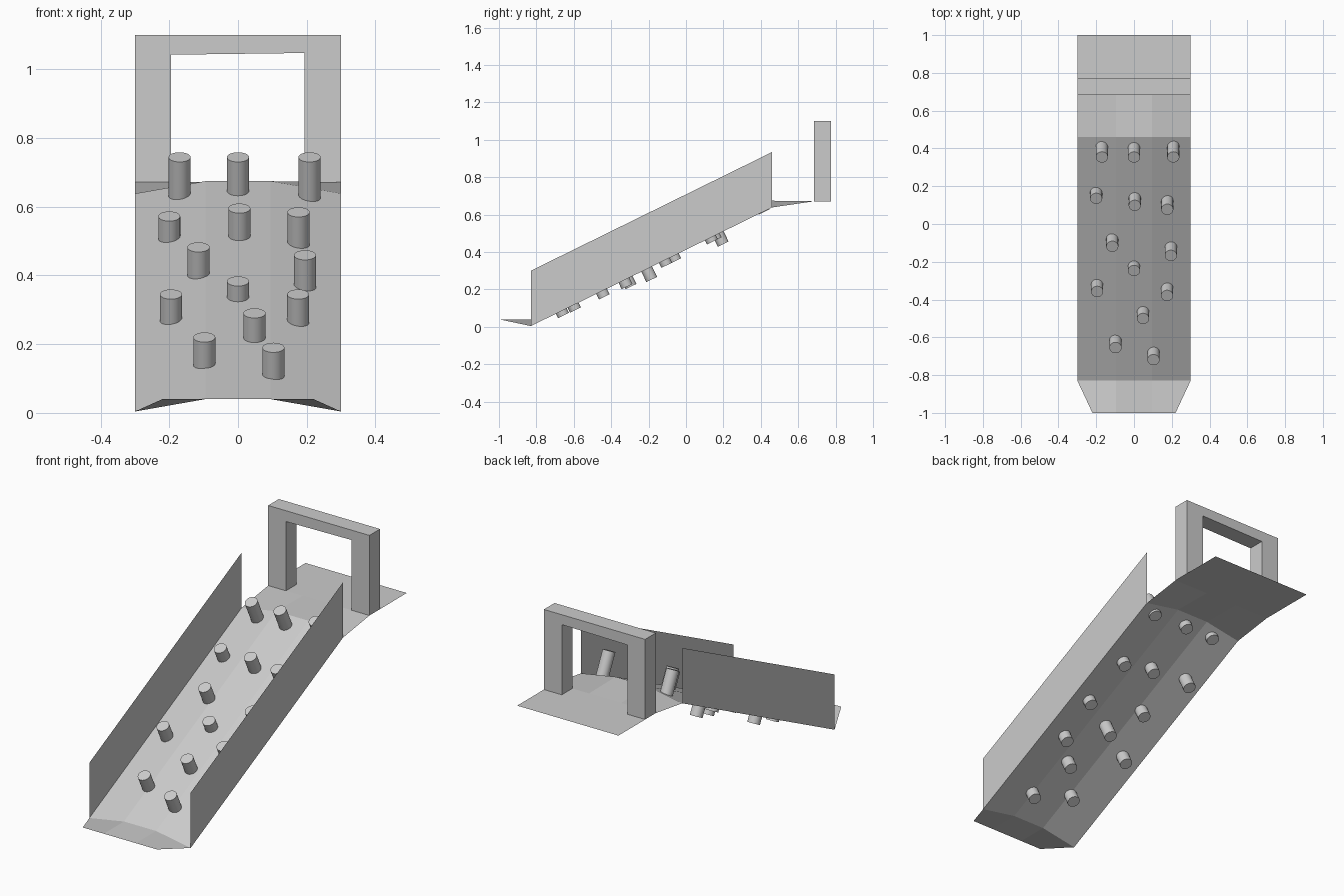
import bpy
from math import atan2
from mathutils import Vector

if "Cube" in bpy.data.objects:
    bpy.data.objects.remove(bpy.data.objects["Cube"])


def add_mesh(name, verts, faces):
    me = bpy.data.meshes.new(name)
    me.from_pydata(verts, [], faces)
    me.update()
    ob = bpy.data.objects.new(name, me)
    bpy.context.collection.objects.link(ob)
    return ob


# Ramp dimensions
Y0, Z0 = -0.829, 0.004      # lower side edge
Y1, Z1 = 0.46, 0.638        # upper side edge
CROWN, HALF, INNER = 0.036, 0.3, 0.095
WALL = 0.296

# Crowned deck: front lip, sloped bed, transition and top platform
rows = [  # y, edge z, crown z, half width
    (-1.0, 0.04, 0.04, 0.22),
    (Y0, Z0, Z0 + CROWN, HALF),
    (Y1, Z1, Z1 + CROWN, HALF),
    (0.685, 0.671, 0.671, HALF),
    (1.0, 0.671, 0.671, HALF),
]
verts, faces = [], []
for y, ze, zc, w in rows:
    verts += [(-w, y, ze), (-INNER, y, zc), (INNER, y, zc), (w, y, ze)]
for r in range(len(rows) - 1):
    for c in range(3):
        a = r * 4 + c
        faces.append((a, a + 1, a + 5, a + 4))
add_mesh("ramp_deck", verts, faces)

# Thin side walls
for side, name in ((-1, "left_wall"), (1, "right_wall")):
    x = side * HALF
    quad = [(x, Y0, Z0), (x, Y1, Z1), (x, Y1, Z1 + WALL), (x, Y0, Z0 + WALL)]
    add_mesh(name, quad, [(0, 1, 2, 3) if side > 0 else (3, 2, 1, 0)])

# Start gate: arch profile extruded in y
prof = [(-0.3, 0.671), (-0.3, 1.1), (0.3, 1.1), (0.3, 0.671),
        (0.194, 0.671), (0.194, 1.047), (-0.195, 1.042), (-0.195, 0.671)]
n = len(prof)
verts = [(x, y, z) for y in (0.684, 0.774) for x, z in prof]
faces = [(i, i + n, (i + 1) % n + n, (i + 1) % n) for i in range(n)]
for quad in ((0, 1, 6, 7), (1, 2, 5, 6), (2, 3, 4, 5)):
    faces.append(quad)
    faces.append(tuple(i + n for i in reversed(quad)))
add_mesh("gate_arch", verts, faces)

# Pegs standing square to the slope and poking through the bed (top centres)
angle = atan2(Z1 - Z0, Y1 - Y0)
slope = (Z1 - Z0) / (Y1 - Y0)
axis = Vector((0, -slope, 1)).normalized()
LENGTH = 0.145
pegs = [(-0.17, 0.354, 0.744), (0, 0.354, 0.744), (0.208, 0.354, 0.744),
        (-0.2, 0.135, 0.572), (0.004, 0.098, 0.595), (0.176, 0.077, 0.584),
        (-0.115, -0.119, 0.482), (0.195, -0.167, 0.459), (0, -0.247, 0.383),
        (-0.195, -0.358, 0.345), (0.175, -0.379, 0.345), (0.048, -0.501, 0.29),
        (-0.098, -0.655, 0.22), (0.103, -0.719, 0.19)]
for i, top in enumerate(pegs, 1):
    bpy.ops.mesh.primitive_cylinder_add(
        vertices=32, radius=0.032, depth=LENGTH,
        location=Vector(top) - axis * LENGTH / 2, rotation=(angle, 0, 0))
    bpy.context.object.name = f"peg_{i:02d}"
    bpy.ops.object.shade_smooth_by_angle()
